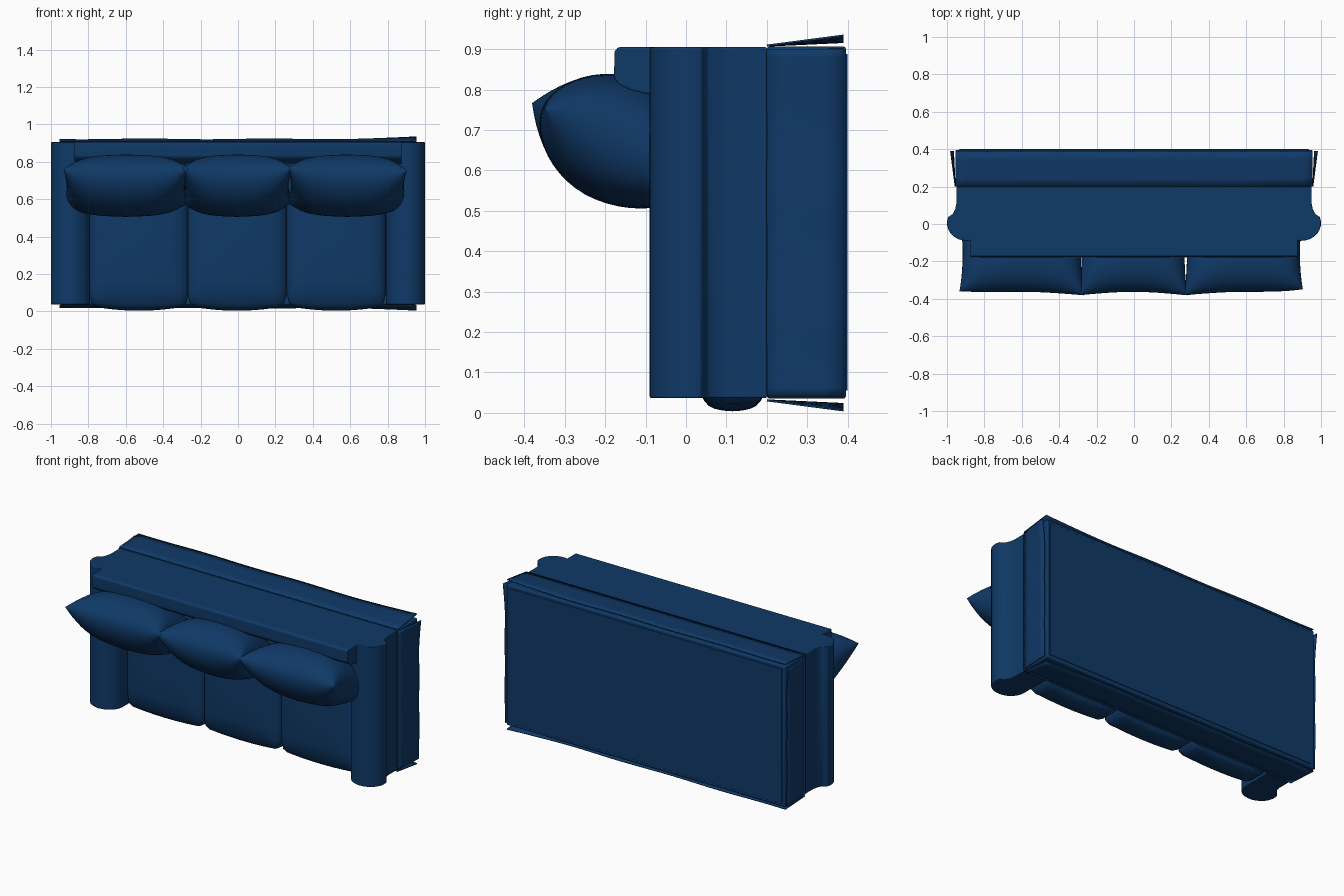
import bpy, bmesh, math
from mathutils import Vector

if "Cube" in bpy.data.objects:
    bpy.data.objects.remove(bpy.data.objects["Cube"])

fabric = bpy.data.materials.new("navy_fabric")
fabric.use_nodes = True
colour = (0.0048, 0.041, 0.135, 1)
fabric.diffuse_color = colour
bsdf = next(n for n in fabric.node_tree.nodes if n.type == "BSDF_PRINCIPLED")
bsdf.inputs["Base Color"].default_value = colour
bsdf.inputs["Roughness"].default_value = 0.8


def finish(name, bm, bevel=0, angle=35):
    bmesh.ops.remove_doubles(bm, verts=bm.verts, dist=1e-5)
    bmesh.ops.recalc_face_normals(bm, faces=bm.faces)
    mesh = bpy.data.meshes.new(name)
    bm.to_mesh(mesh)
    bm.free()
    mesh.materials.append(fabric)
    obj = bpy.data.objects.new(name, mesh)
    bpy.context.collection.objects.link(obj)
    if bevel:
        mod = obj.modifiers.new("soft_edges", "BEVEL")
        mod.width, mod.segments = bevel, 3
    bpy.ops.object.select_all(action="DESELECT")
    bpy.context.view_layer.objects.active = obj
    obj.select_set(True)
    bpy.ops.object.shade_smooth_by_angle(angle=math.radians(angle))
    return obj


def box(name, lo, hi, bevel):
    bm = bmesh.new()
    bmesh.ops.create_cube(bm, size=1)
    for v in bm.verts:
        v.co = [(a + b) / 2 + c * (b - a) for a, b, c in zip(lo, hi, v.co)]
    return finish(name, bm, bevel)


def prism(name, points, push, bevel):
    bm = bmesh.new()
    face = bm.faces.new([bm.verts.new(p) for p in points])
    ext = bmesh.ops.extrude_face_region(bm, geom=[face])
    moved = [g for g in ext["geom"] if isinstance(g, bmesh.types.BMVert)]
    bmesh.ops.translate(bm, verts=moved, vec=push)
    return finish(name, bm, bevel)


def surface(bm, func, nu, nv):
    """Grid of faces from func(u, v), u and v running from -1 to 1."""
    rows = [[bm.verts.new(func(2 * i / nu - 1, 2 * j / nv - 1))
             for j in range(nv + 1)] for i in range(nu + 1)]
    for a, b in zip(rows, rows[1:]):
        for j in range(nv):
            bm.faces.new((a[j], b[j], b[j + 1], a[j + 1]))


# Base, with a thin lining underneath
box("base", (-0.955, 0.2, 0.035), (0.955, 0.396, 0.907), 0.008)
box("base_lining", (-0.935, 0.39, 0.055), (0.935, 0.4, 0.888), 0.002)

# Scrolled arms, an extruded profile on each side
for side, name in ((1, "left_arm"), (-1, "right_arm")):
    outline = [(0.79, 0.2), (0.95, 0.2), (0.95, 0.11), (0.956, 0.08), (0.968, 0.054)]
    for k in range(15):
        t = math.radians(20 - k * 14)
        outline.append((0.895 + 0.105 * math.cos(t), 0.005 + 0.095 * math.sin(t)))
    prism(name, [(side * x, y, 0.037) for x, y in outline], (0, 0, 0.868), 0.004)

# Backrest with a rolled top
profile = [(0.2, 0.905), (-0.168, 0.905), (-0.177, 0.895), (-0.178, 0.83),
           (-0.168, 0.815), (-0.14, 0.8), (-0.1, 0.79), (0.2, 0.79)]
prism("backrest", [(-0.875, y, z) for y, z in profile], (1.75, 0, 0), 0.004)

# Seat cushions with crowned tops and bulging fronts
for cx, name in ((-0.53, "right"), (-0.005, "middle"), (0.525, "left")):
    bm = bmesh.new()
    bmesh.ops.create_cube(bm, size=2)
    bmesh.ops.subdivide_edges(bm, edges=bm.edges, cuts=11, use_grid_fill=True)
    for v in bm.verts:
        x, y, z = v.co
        r = Vector([max(abs(c) * h - h + 0.045, 0) for c, h in zip(v.co, (0.265, 0.09, 0.385))])
        keep = 0.045 / max(r.length, 0.045) if max(r) > 0 else 1
        q = Vector([math.copysign(min(abs(c) * h, h - 0.045) + s * keep, c)
                    for c, h, s in zip(v.co, (0.265, 0.09, 0.385), r)])
        q.y -= 0.022 * (1 - x ** 4) * (1 - z ** 4) * (y < 0)
        q.z -= 0.026 * (1 - x * x) * (1 - y * y) * (z < 0)
        v.co = q + Vector((cx, 0.115, 0.415))
    finish(name + "_seat_cushion", bm, angle=60)

# Leaning back pillows: pinched edges, pointed corners
def pillow(name, cx, half, stretch):
    bm = bmesh.new()
    along = Vector((0, -0.92, 0.39))
    out = Vector((0, 0.39, 0.92))
    centre = Vector((cx, -0.165, 0.675))
    for sign in (1, -1):
        def place(u, v):
            u, v = math.sin(u * math.pi / 2), math.sin(v * math.pi / 2)
            thick = 0.15 * ((1 - u ** 4) * (1 - v ** 2)) ** 0.5
            thick += 0.03 * (1 - v * v) * (1 - abs(u)) ** 0.5
            x = half * u * (1 - 0.05 * (1 - v * v))
            grow = stretch if u * cx > 0 else 1
            w = 0.235 * v * (1 - 0.12 * (1 - u * u) * (v > 0)) * (1 - (1 - grow) * u * u * (v > 0))
            return centre + Vector((x, 0, 0)) + along * w + out * (sign * thick * 0.88)
        surface(bm, place, 28, 24)
    finish(name, bm, angle=70)


pillow("right_back_pillow", -0.6, 0.333, 0.9)
pillow("middle_back_pillow", -0.005, 0.29, 1)
pillow("left_back_pillow", 0.585, 0.318, 0.85)


# Thin flared skirt panels, a little wavy along the hem
def skirt(name, place):
    bm = bmesh.new()
    surface(bm, place, 40, 4)
    obj = finish(name, bm)
    mod = obj.modifiers.new("cloth", "SOLIDIFY")
    mod.thickness, mod.offset = 0.005, 0


def flare(u, v):
    t = (v + 1) / 2
    return t * (0.011 + 0.002 * math.sin(u * 9) + 0.013 * max(u, 0) ** 6)


def hem(v):
    return 0.295 + 0.095 * v


skirt("back_skirt", lambda u, v: (0.955 * u, hem(v), 0.909 + flare(u, v)))
skirt("front_skirt", lambda u, v: (0.955 * u, hem(v), 0.031 - flare(u, v)))
for side, name in ((1, "left"), (-1, "right")):
    skirt(name + "_skirt",
          lambda u, v: (side * (0.956 + flare(u, v)), hem(v), 0.471 + 0.43 * u))
